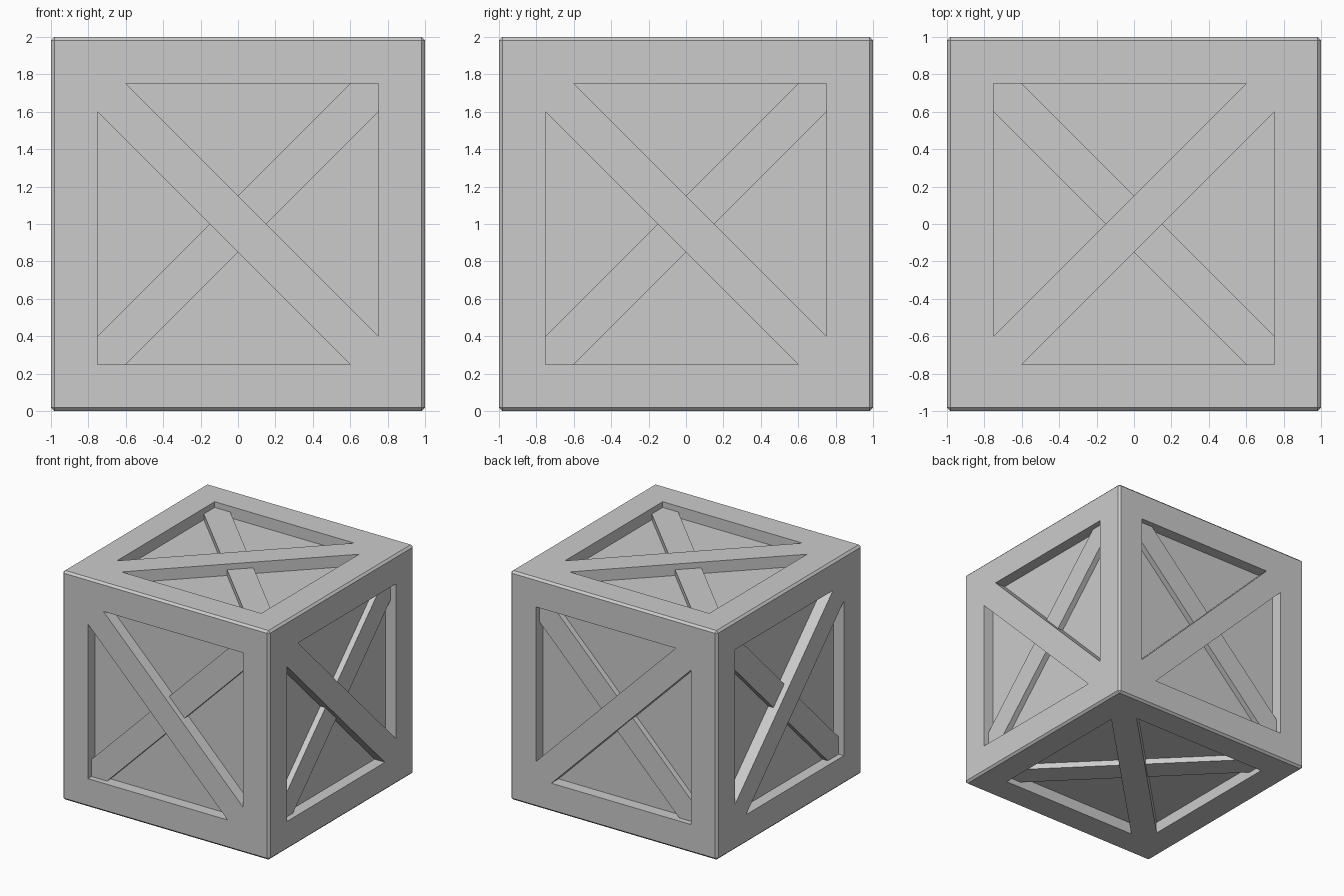
import bpy, bmesh
from mathutils import Vector

if "Cube" in bpy.data.objects:
    bpy.data.objects.remove(bpy.data.objects["Cube"])

CENTRE = Vector((0, 0, 1))
X, Y, Z = Vector((1, 0, 0)), Vector((0, 1, 0)), Vector((0, 0, 1))
# (across, up, outward) axes; the flush brace runs from -across/+up to +across/-up
SIDES = [(a, b, n * s) for a, b, n in ((X, Z, Y), (Y, Z, X), (-X, Y, Z)) for s in (1, -1)]
OPEN, BAND = 0.75, 0.15          # half opening, brace offset from the diagonal
PANEL, LOWER = 0.90, 0.95        # heights of panel and lower brace above the centre


def make_object(name, bm):
    bmesh.ops.recalc_face_normals(bm, faces=bm.faces[:])
    mesh = bpy.data.meshes.new(name)
    bm.to_mesh(mesh)
    bm.free()
    obj = bpy.data.objects.new(name, mesh)
    bpy.context.collection.objects.link(obj)
    return obj


def add_prism(bm, side, outline, low, high):
    a, b, n = side
    rings = [[bm.verts.new(CENTRE + a * u + b * v + n * h) for u, v in outline]
             for h in (low, high)]
    bm.faces.new(rings[0])
    bm.faces.new(rings[1])
    for i in range(len(outline)):
        j = (i + 1) % len(outline)
        bm.faces.new((rings[0][i], rings[0][j], rings[1][j], rings[1][i]))


# Triangular pockets either side of each flush brace
bm = bmesh.new()
for side in SIDES:
    for s in (1, -1):
        tri = [(s * (BAND - OPEN), s * OPEN), (s * OPEN, s * OPEN), (s * OPEN, s * (BAND - OPEN))]
        add_prism(bm, side, tri, PANEL, 1.1)
cutter = make_object("pocket_cutter", bm)
cutter.hide_render = True
cutter.hide_set(True)

# Crate body with chamfered edges; frame, panels and flush braces remain after the cut
bm = bmesh.new()
bmesh.ops.create_cube(bm, size=2)
bmesh.ops.translate(bm, verts=bm.verts[:], vec=CENTRE)
bmesh.ops.bevel(bm, geom=bm.edges[:], offset=0.018, segments=1, affect='EDGES')
body = make_object("crate_body", bm)
cut = body.modifiers.new("pockets", 'BOOLEAN')
cut.operation = 'DIFFERENCE'
cut.solver = 'EXACT'
cut.object = cutter

# Lower cross braces, passing beneath the flush braces and into the frame corners
for name, side in zip(("back", "front", "right", "left", "top", "bottom"), SIDES):
    bm = bmesh.new()
    e, w = 0.77, BAND / 2
    band = [(e - w, e + w), (-e - w, -e + w), (-e + w, -e - w), (e + w, e - w)]
    add_prism(bm, side, band, PANEL - 0.03, LOWER)
    make_object(name + "_lower_brace", bm)
